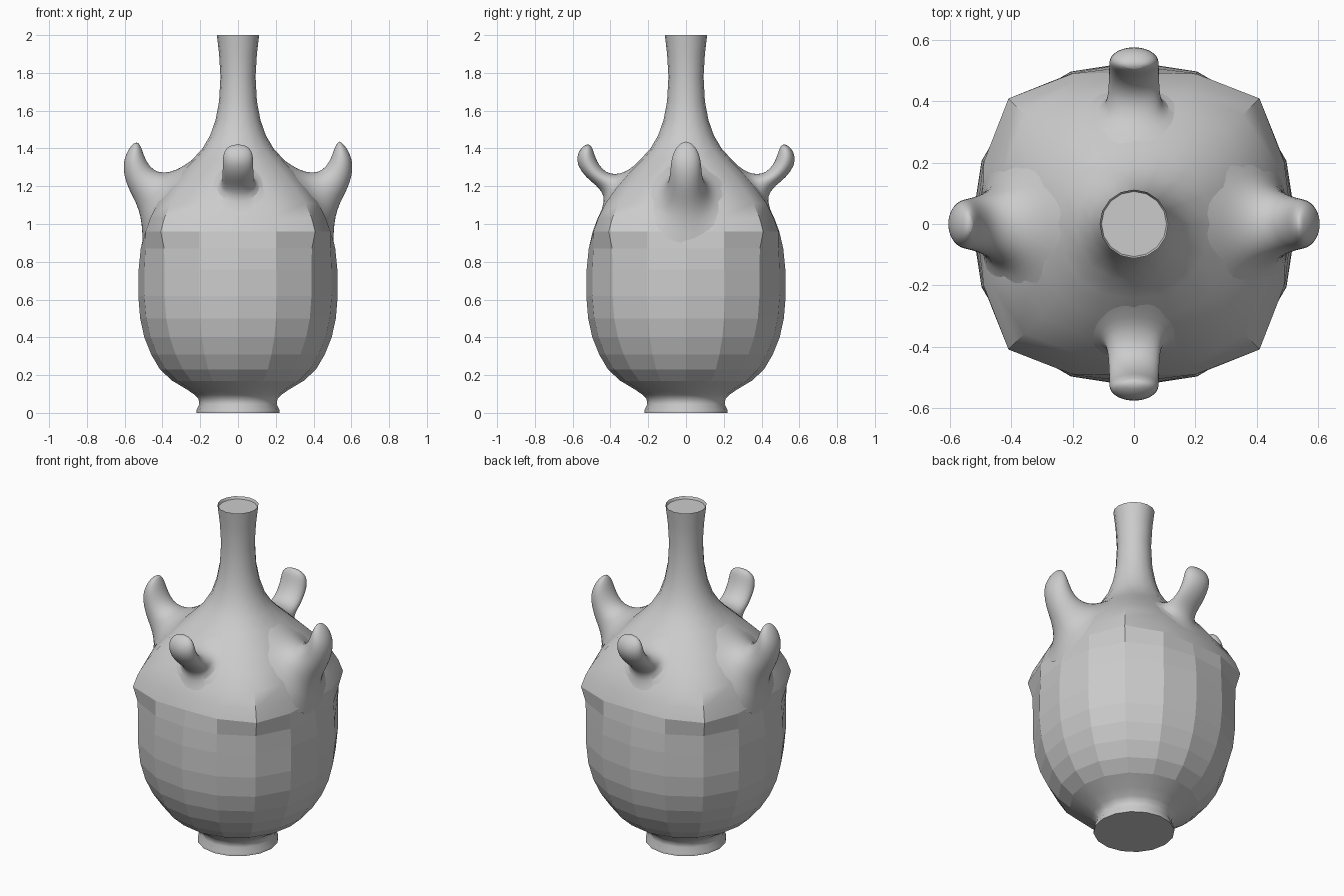
import bpy, bmesh, math
from math import sin, cos, pi
from mathutils import Vector
from mathutils.bvhtree import BVHTree

if "Cube" in bpy.data.objects:
    bpy.data.objects.remove(bpy.data.objects["Cube"])


def loft(name, rings, tip=None, cap_base=True):
    """Skin closed rings of points, closing the last ring with a face or a tip."""
    bm = bmesh.new()
    loops = [[bm.verts.new(p) for p in ring] for ring in rings]
    n = len(loops[0])
    for a, b in zip(loops, loops[1:]):
        for i in range(n):
            j = (i + 1) % n
            bm.faces.new((a[i], a[j], b[j], b[i]))
    if cap_base:
        bm.faces.new(loops[0][::-1])
    if tip:
        t = bm.verts.new(tip)
        for i in range(n):
            bm.faces.new((loops[-1][i], loops[-1][(i + 1) % n], t))
    else:
        bm.faces.new(loops[-1])
    me = bpy.data.meshes.new(name)
    bm.to_mesh(me)
    bm.free()
    ob = bpy.data.objects.new(name, me)
    bpy.context.collection.objects.link(ob)
    bpy.ops.object.select_all(action='DESELECT')
    ob.select_set(True)
    bpy.context.view_layer.objects.active = ob
    bpy.ops.object.shade_smooth_by_angle(angle=math.radians(40))
    return ob


# Vase body: height, radius on the axes, extra radius at the diagonal corners
profile = [(0, .22, 0), (.015, .22, 0), (.045, .205, 0), (.075, .209, 0),
           (.095, .228, 0), (.125, .272, 0), (.17, .348, 0), (.23, .413, 0),
           (.31, .46, .008), (.40, .496, .014), (.50, .518, .02),
           (.62, .528, .022), (.76, .526, .024), (.87, .515, .038),
           (.96, .494, .084), (1.03, .468, .084), (1.11, .43, .073),
           (1.19, .378, .05), (1.27, .313, .028), (1.34, .243, .014),
           (1.40, .188, .005), (1.47, .147, 0), (1.55, .119, 0),
           (1.65, .10, 0), (1.78, .093, 0), (1.90, .10, 0),
           (2.0, .112, 0), (1.985, .106, 0)]
body_rings = []
for z, r, extra in profile:
    ring = []
    for i in range(16):
        a = i * pi / 8
        q = r + extra * (0, .42, 1, .42)[i % 4]
        ring.append((q * cos(a), q * sin(a), z))
    body_rings.append(ring)
body = loft("vase_body", body_rings)
# The belly is faceted, the shoulder, neck and foot are smooth
for p in body.data.polygons:
    if .18 < p.center.z < .95:
        p.use_smooth = False
surface = BVHTree.FromPolygons([v.co for v in body.data.vertices],
                               [p.vertices[:] for p in body.data.polygons])

# Horns: outer r, outer z, inner r, inner z, half width
side_horn = [(.515, .90, .22, 1.36, .23), (.51, 1.0, .285, 1.31, .16),
             (.526, 1.075, .335, 1.283, .124), (.555, 1.14, .395, 1.268, .10),
             (.592, 1.21, .45, 1.285, .086), (.61, 1.29, .483, 1.33, .082),
             (.602, 1.35, .50, 1.37, .074), (.578, 1.40, .512, 1.405, .054),
             (.555, 1.425, .525, 1.428, .03)]
front_horn = [(.455, 1.04, .235, 1.34, .17), (.43, 1.12, .305, 1.285, .107),
              (.442, 1.165, .345, 1.267, .09), (.475, 1.205, .40, 1.262, .084),
              (.53, 1.245, .445, 1.29, .082), (.577, 1.31, .472, 1.335, .082),
              (.577, 1.36, .485, 1.37, .08), (.562, 1.395, .493, 1.397, .067),
              (.537, 1.417, .505, 1.417, .04)]


def horn(name, sections, tip, turn):
    def place(r, w, z):
        return Vector((r * cos(turn) - w * sin(turn), r * sin(turn) + w * cos(turn), z))
    rings = []
    for ro, zo, ri, zi, w in sections:
        ring = []
        for i in range(20):
            t = 2 * pi * i / 20
            ring.append(place((ro + ri) / 2 + (ro - ri) / 2 * cos(t), w * sin(t),
                              (zo + zi) / 2 + (zo - zi) / 2 * cos(t)))
        rings.append(ring)
    # Lay the root ring onto the body so the horn grows out of it
    rings[0] = [surface.find_nearest(p)[0] * .997 for p in rings[0]]
    ob = loft(name, rings, place(tip[0], 0, tip[1]), False)
    # Point the faces outward
    bm = bmesh.new()
    bm.from_mesh(ob.data)
    bmesh.ops.recalc_face_normals(bm, faces=bm.faces)
    if sum(f.normal.z for f in bm.faces if f.calc_center_median().z > 1.41) < 0:
        bmesh.ops.reverse_faces(bm, faces=bm.faces)
    bm.to_mesh(ob.data)
    bm.free()
    for p in ob.data.polygons:
        p.use_smooth = True
    m = ob.modifiers.new("smooth", 'SUBSURF')
    m.levels = m.render_levels = 1


horn("right_horn", side_horn, (.538, 1.438), 0)
horn("left_horn", side_horn, (.538, 1.432), pi)
horn("back_horn", front_horn, (.52, 1.422), pi / 2)
horn("front_horn", front_horn, (.52, 1.422), -pi / 2)
